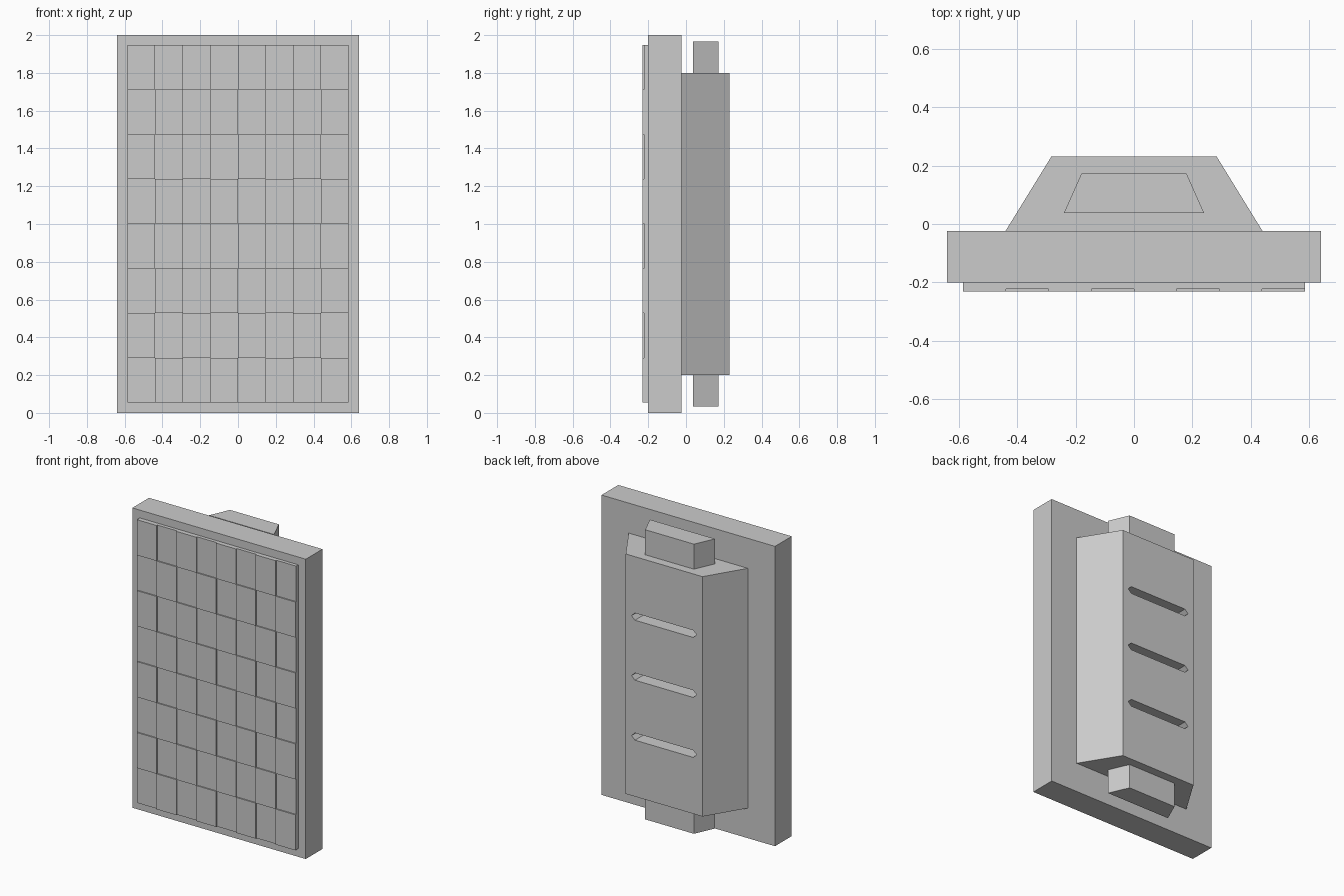
import bpy, bmesh
from mathutils import Matrix, Vector

if "Cube" in bpy.data.objects:
    bpy.data.objects.remove(bpy.data.objects["Cube"])


def finish(name, bm):
    bmesh.ops.recalc_face_normals(bm, faces=bm.faces)
    me = bpy.data.meshes.new(name)
    bm.to_mesh(me)
    bm.free()
    ob = bpy.data.objects.new(name, me)
    bpy.context.collection.objects.link(ob)
    return ob


def add_box(bm, x0, x1, y0, y1, z0, z1):
    m = Matrix.Translation(((x0 + x1) / 2, (y0 + y1) / 2, (z0 + z1) / 2))
    m = m @ Matrix.Diagonal((x1 - x0, y1 - y0, z1 - z0, 1))
    bmesh.ops.create_cube(bm, size=1, matrix=m)


def box(name, *dims):
    bm = bmesh.new()
    add_box(bm, *dims)
    return finish(name, bm)


def add_prism(bm, pts, push):
    face = bm.faces.new([bm.verts.new(p) for p in pts])
    ext = bmesh.ops.extrude_face_region(bm, geom=[face], use_keep_orig=True)
    verts = [g for g in ext["geom"] if isinstance(g, bmesh.types.BMVert)]
    bmesh.ops.translate(bm, verts=verts, vec=Vector(push))


def trapezoid_block(name, w0, y0, w1, y1, z0, z1):
    bm = bmesh.new()
    pts = [(-w0, y0, z0), (w0, y0, z0), (w1, y1, z0), (-w1, y1, z0)]
    add_prism(bm, pts, (0, 0, z1 - z0))
    return finish(name, bm)


# main slab
box("slab", -0.64, 0.64, -0.20, -0.024, 0, 2)

# front plate with a checkerboard of shallow raised tiles
W, Z0, Z1, N = 0.585, 0.055, 1.948, 8
box("front_plate", -W, W, -0.223, -0.20, Z0, Z1)
bm = bmesh.new()
dx, dz = 2 * W / N, (Z1 - Z0) / N
for col in range(N):
    for row in range(N):
        if (col + row) % 2 == 0:
            x, z = -W + col * dx, Z1 - row * dz
            add_box(bm, x, x + dx, -0.231, -0.223, z - dz, z)
finish("front_tiles", bm)

# tapered housing on the back
housing = trapezoid_block("back_housing", 0.44, -0.024, 0.283, 0.231, 0.2, 1.8)

# three pointed slots cut into the housing
bm = bmesh.new()
tip, flat, h = 0.24, 0.215, 0.024
for zc in (0.6, 1.0, 1.4):
    outline = [(-tip, 0), (-flat, -h), (flat, -h), (tip, 0), (flat, h), (-flat, h)]
    add_prism(bm, [(x, 0.131, zc + z) for x, z in outline], (0, 0.2, 0))
cutter = finish("slot_cutter", bm)
cutter.hide_render = True
mod = housing.modifiers.new("slots", "BOOLEAN")
mod.operation = "DIFFERENCE"
mod.solver = "EXACT"
mod.object = cutter
bpy.context.view_layer.objects.active = housing
bpy.ops.object.modifier_apply(modifier=mod.name)
bpy.data.objects.remove(cutter)

# end tabs above and below the housing
for name, a, b in (("top_tab", 1.8, 1.967), ("bottom_tab", 0.035, 0.2)):
    trapezoid_block(name, 0.24, 0.038, 0.18, 0.173, a, b)
